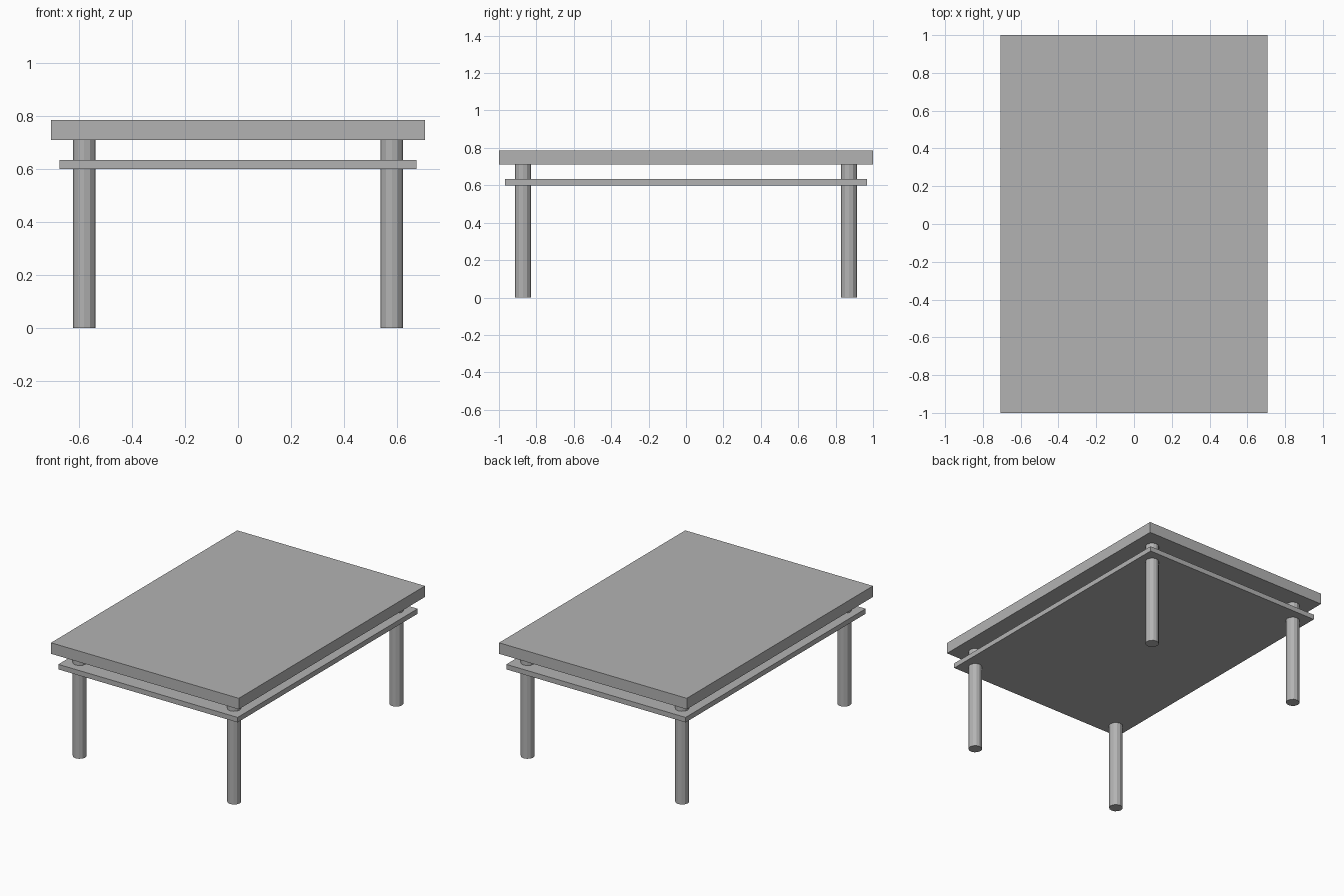
import bpy

# Remove the default cube
cube = bpy.data.objects.get("Cube")
if cube:
    bpy.data.objects.remove(cube, do_unlink=True)

# One plain grey for the whole table
grey = bpy.data.materials.new("plain_grey")
grey.use_nodes = True
colour = (0.45, 0.45, 0.45, 1)
grey.diffuse_color = colour
grey.node_tree.nodes["Principled BSDF"].inputs["Base Color"].default_value = colour


def finish(name):
    obj = bpy.context.object
    obj.name = name
    obj.data.name = name
    obj.data.materials.append(grey)
    return obj


def slab(name, half_x, half_y, bottom, top):
    bpy.ops.mesh.primitive_cube_add(size=2, location=(0, 0, (bottom + top) / 2))
    obj = finish(name)
    obj.scale = (half_x, half_y, (top - bottom) / 2)
    bpy.ops.object.transform_apply(location=False, rotation=False, scale=True)


def leg(name, x, y, height):
    bpy.ops.mesh.primitive_cylinder_add(
        vertices=12, radius=0.043, depth=height, location=(x, y, height / 2))
    finish(name)


# Thick top and thinner shelf just beneath it
slab("table_top", 0.706, 1.0, 0.71, 0.785)
slab("under_shelf", 0.674, 0.967, 0.60, 0.634)

# Four faceted legs running through the shelf to the top
for side, sx in (("right", -1), ("left", 1)):
    for end, sy in (("front", -1), ("back", 1)):
        leg(f"{end}_{side}_leg", sx * 0.581, sy * 0.871, 0.71)
